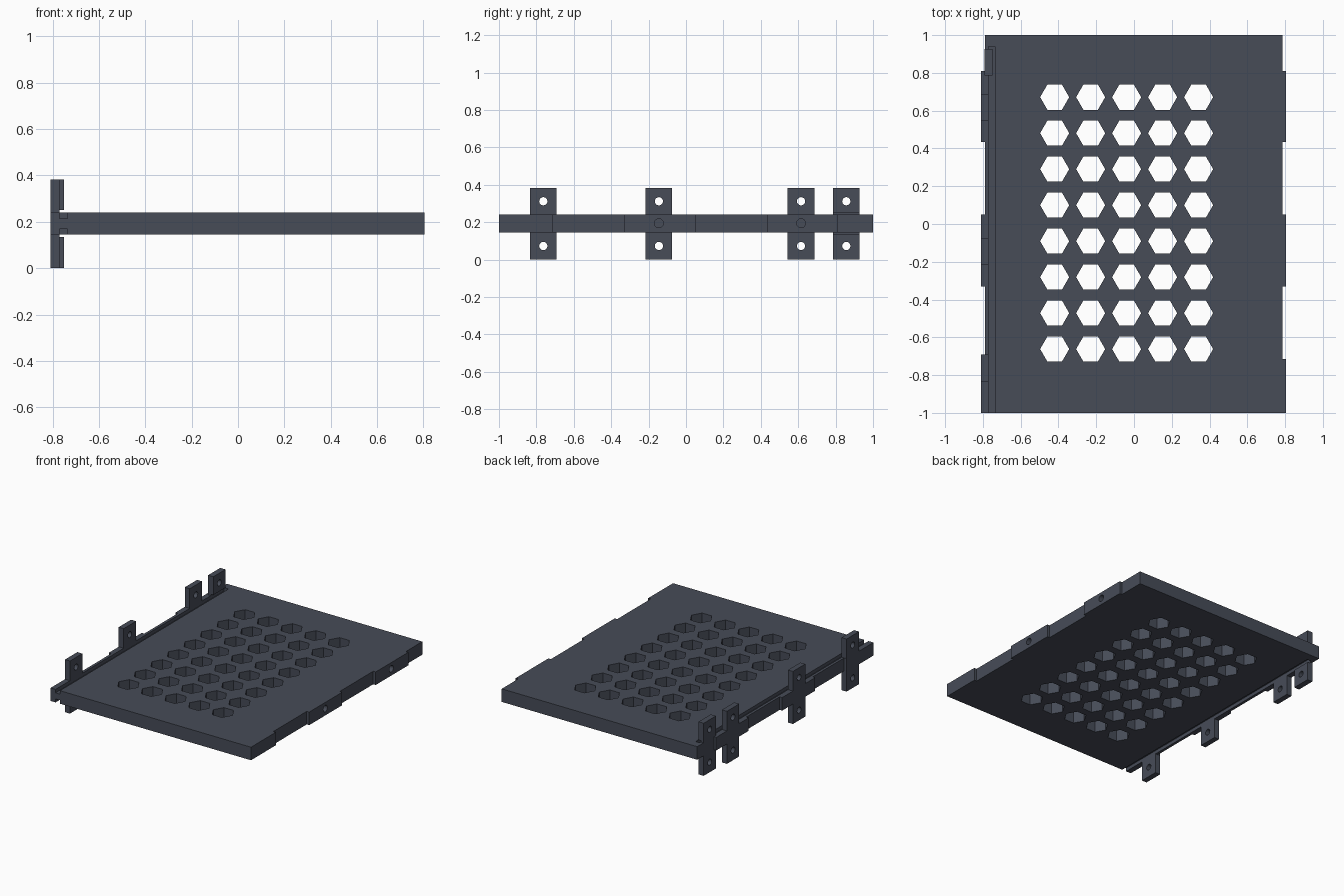
import bpy, bmesh, math
from mathutils import Matrix, Vector

if "Cube" in bpy.data.objects:
    bpy.data.objects.remove(bpy.data.objects["Cube"])

slate = bpy.data.materials.new("dark slate")
slate.diffuse_color = (0.063, 0.072, 0.097, 1)
slate.use_nodes = True
slate.node_tree.nodes["Principled BSDF"].inputs["Base Color"].default_value = slate.diffuse_color

Z0, Z1 = 0.145, 0.24          # bottom and top of the plate
MID = (Z0 + Z1) / 2


def add_object(name, bm):
    bmesh.ops.recalc_face_normals(bm, faces=bm.faces)
    mesh = bpy.data.meshes.new(name)
    bm.to_mesh(mesh)
    bm.free()
    mesh.materials.append(slate)
    ob = bpy.data.objects.new(name, mesh)
    bpy.context.collection.objects.link(ob)
    return ob


def box(bm, x0, x1, y0, y1, z0, z1):
    centre = Vector((x0 + x1, y0 + y1, z0 + z1)) / 2
    size = (x1 - x0, y1 - y0, z1 - z0)
    bmesh.ops.create_cube(bm, size=1, matrix=Matrix.Translation(centre) @ Matrix.Diagonal((*size, 1)))


def prism(bm, sides, radius, depth, centre, along_x=False):
    m = Matrix.Translation(centre)
    if along_x:
        m = m @ Matrix.Rotation(math.pi / 2, 4, 'Y')
    bmesh.ops.create_cone(bm, cap_ends=True, segments=sides, radius1=radius,
                          radius2=radius, depth=depth, matrix=m)


def cut(ob, bm):
    cutter = add_object("cutter", bm)
    cutter.hide_render = True
    mod = ob.modifiers.new("cut", 'BOOLEAN')
    mod.operation, mod.solver, mod.object = 'DIFFERENCE', 'EXACT', cutter
    bpy.context.view_layer.objects.active = ob
    bpy.ops.object.modifier_apply(modifier=mod.name)
    bpy.data.objects.remove(cutter)


# Plate outline with shallow stepped tabs along both long edges
right = [(0.805, -1), (0.805, -0.715), (0.785, -0.715), (0.785, -0.33), (0.805, -0.33), (0.805, 0.05),
         (0.785, 0.05), (0.785, 0.435), (0.805, 0.435), (0.805, 0.81), (0.785, 0.81), (0.785, 1)]
left = [(-0.81 if x > 0.8 else -0.79, -0.69 if y == -0.715 else y) for x, y in reversed(right)]
bm = bmesh.new()
base = bm.faces.new([bm.verts.new((x, y, Z0)) for x, y in right + left])
ext = bmesh.ops.extrude_face_region(bm, geom=[base])
bmesh.ops.translate(bm, vec=(0, 0, Z1 - Z0),
                    verts=[v for v in ext["geom"] if isinstance(v, bmesh.types.BMVert)])
plate = add_object("vent_plate", bm)

# Grid of hexagonal vent holes
bm = bmesh.new()
for i in range(5):
    for j in range(8):
        # the cone's first corner lies on y, so turn the hexagon to point along x
        m = Matrix.Translation((-0.42 + 0.1905 * i, -0.662 + 0.1905 * j, MID)) @ Matrix.Rotation(math.pi / 2, 4, 'Z')
        bmesh.ops.create_cone(bm, cap_ends=True, segments=6, radius1=0.077, radius2=0.077, depth=0.3, matrix=m)
cut(plate, bm)

# Slide grooves above and below the left edge, and pin holes in the right tabs
bm = bmesh.new()
for z0, z1 in ((Z1 - 0.025, Z1 + 0.05), (Z0 - 0.05, Z0 + 0.025)):
    box(bm, -0.77, -0.735, -1.1, 0.94, z0, z1)
for y in (-0.145, 0.615):
    prism(bm, 20, 0.024, 0.08, (0.805, y, MID + 0.002), True)
cut(plate, bm)


def bolt_cutter(x, y):
    """Round bolt holes, with hexagonal nut pockets on the inner side."""
    holes, pockets = bmesh.new(), bmesh.new()
    for z in (0.073, 0.312):
        prism(holes, 20, 0.022, 0.2, (x, y, z), True)
        prism(pockets, 6, 0.041, 0.04, (x + 0.04, y, z), True)
    return holes, pockets


# Fixed mounting lugs above and below the left tabs
for n, y in enumerate((-0.763, -0.145, 0.615)):
    bm = bmesh.new()
    box(bm, -0.81, -0.77, y - 0.071, y + 0.071, Z1, 0.383)
    box(bm, -0.81, -0.77, y - 0.071, y + 0.071, 0, Z0)
    lug = add_object("mounting_lug_%d" % (n + 1), bm)
    for cutter in bolt_cutter(-0.79, y):
        cut(lug, cutter)

# Separate sliding clip near the back, clear of the groove
bm = bmesh.new()
box(bm, -0.792, -0.75, 0.787, 0.927, 0, 0.383)
clip = add_object("sliding_clip", bm)
bm = bmesh.new()
box(bm, -0.77, -0.7, 0.7, 1, Z0 - 0.01, Z1 + 0.01)
cut(clip, bm)
for cutter in bolt_cutter(-0.77, 0.857):
    cut(clip, cutter)
